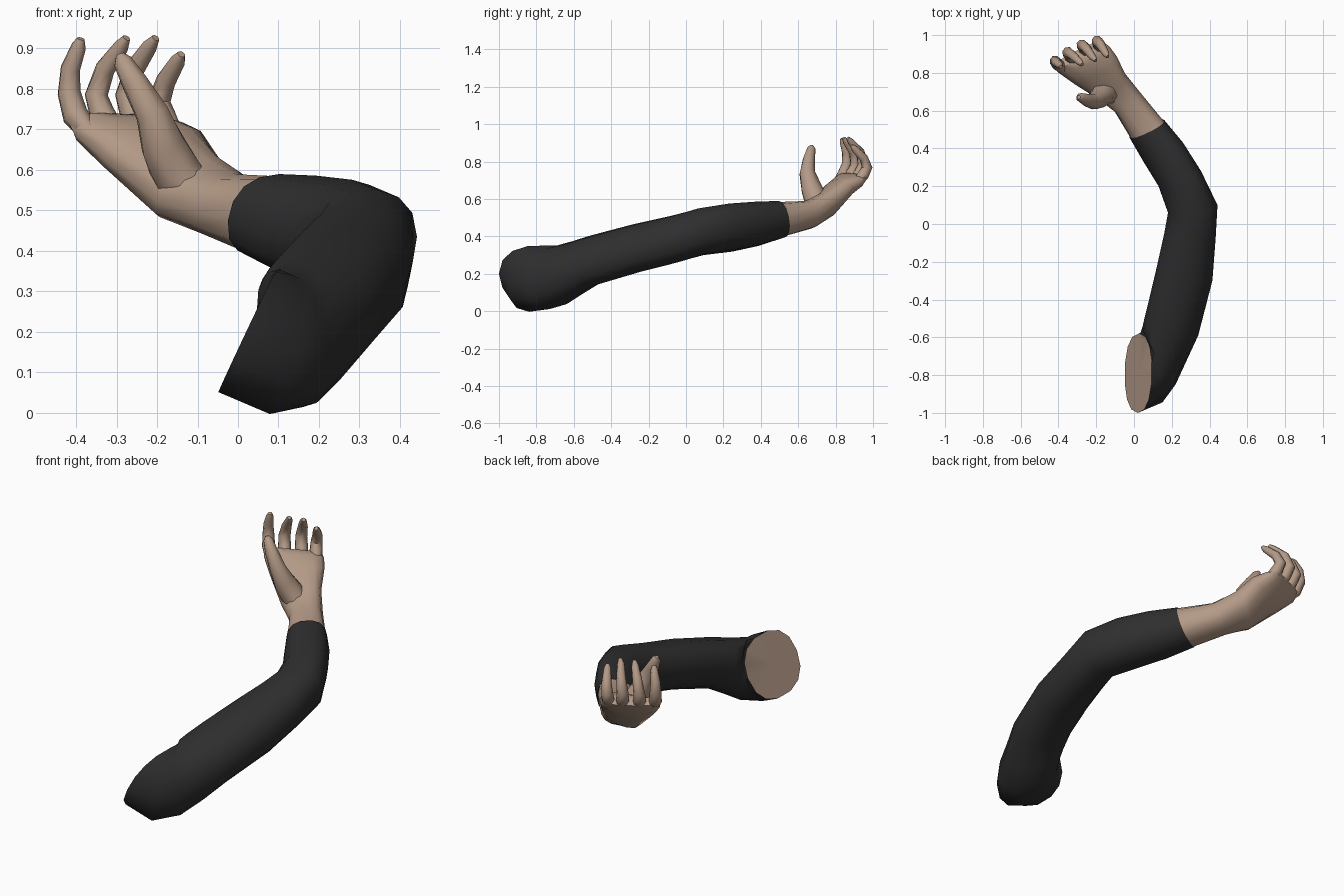
import bpy, bmesh, math
from mathutils import Vector as V


def material(name, rgb):
    m = bpy.data.materials.new(name)
    m.diffuse_color = (*rgb, 1)
    return m


SKIN = material("skin", (0.45, 0.32, 0.24))
CLOTH = material("dark cloth", (0.028, 0.028, 0.028))


def loft(name, rings, mats, start_mat=0, caps=(True, True)):
    """Skin a list of point rings; the caps are fans around the ring centre."""
    bm = bmesh.new()
    loops = [[bm.verts.new(p) for p in ring] for ring in rings]
    n = len(loops[0])
    for a, b in zip(loops, loops[1:]):
        for i in range(n):
            j = (i + 1) % n
            bm.faces.new((a[i], a[j], b[j], b[i]))
    for k, loop in ((0, loops[0]), (1, loops[-1])):
        if caps[k]:
            c = bm.verts.new(sum((v.co for v in loop), V()) / n)
            for i in range(n):
                f = bm.faces.new((loop[i], loop[(i + 1) % n], c))
                f.material_index = start_mat if k == 0 else 0
    bmesh.ops.recalc_face_normals(bm, faces=bm.faces)
    me = bpy.data.meshes.new(name)
    bm.to_mesh(me)
    bm.free()
    for m in mats:
        me.materials.append(m)
    ob = bpy.data.objects.new(name, me)
    bpy.context.collection.objects.link(ob)
    bpy.ops.object.select_all(action='DESELECT')
    ob.select_set(True)
    bpy.context.view_layer.objects.active = ob
    bpy.ops.object.shade_smooth_by_angle(angle=math.radians(50))
    return ob


def oval(inner, outer, up, n=14, power=0.88):
    """Rounded section between an inner and an outer side point."""
    a, b, up = V(inner), V(outer), V(up)
    pts = []
    for i in range(n):
        t = 2 * math.pi * i / n
        c, s = math.cos(t), math.sin(t)
        c = math.copysign(abs(c) ** power, c)
        s = math.copysign(abs(s) ** power, s)
        pts.append((a + b) / 2 + (b - a) / 2 * c + up * s)
    return pts


def digit(name, path, radii, n=8):
    """Tapered finger that follows a short path."""
    path = [V(p) for p in path]
    rings = []
    for i, p in enumerate(path):
        t = (path[min(i + 1, len(path) - 1)] - path[max(i - 1, 0)]).normalized()
        u = (V((1, 0.5, 0)) - t * t.dot(V((1, 0.5, 0)))).normalized()
        w = t.cross(u)
        rings.append([p + (u * math.cos(k * math.tau / n) + w * math.sin(k * math.tau / n)) * radii[i]
                      for k in range(n)])
    return loft(name, rings, [SKIN])


# Sleeve: from the tilted shoulder cut, round the shoulder, over the elbow to the cuff
sleeve = [
    ((0.025, -0.58, 0.20), (0.02, -1.00, 0.20), (0.072, 0, 0.152)),
    ((0.035, -0.575, 0.20), (0.15, -0.945, 0.15), (0.03, 0.03, 0.175)),
    ((0.045, -0.545, 0.23), (0.22, -0.85, 0.14), (-0.005, -0.02, 0.162)),
    ((0.055, -0.50, 0.265), (0.28, -0.72, 0.18), (-0.01, -0.03, 0.143)),
    ((0.075, -0.42, 0.305), (0.34, -0.59, 0.235), (-0.01, -0.03, 0.128)),
    ((0.12, -0.23, 0.355), (0.415, -0.30, 0.32), (-0.01, -0.03, 0.125)),
    ((0.16, -0.05, 0.395), (0.432, -0.08, 0.375), (0, -0.02, 0.125)),
    ((0.18, 0.06, 0.415), (0.442, 0.10, 0.435), (0, -0.02, 0.125)),
    ((0.13, 0.20, 0.425), (0.355, 0.28, 0.47), (0.01, -0.02, 0.125)),
    ((0.05, 0.33, 0.445), (0.26, 0.43, 0.49), (0.01, -0.02, 0.115)),
    ((-0.025, 0.46, 0.475), (0.16, 0.55, 0.505), (0.01, -0.02, 0.098)),
]
loft("sleeve", [oval(*r) for r in sleeve], [CLOTH, SKIN], start_mat=1, caps=(True, False))

# Wrist and palm, widening towards the knuckles
palm = [
    ((-0.015, 0.45, 0.475), (0.165, 0.535, 0.502), (0.01, -0.02, 0.093)),
    ((-0.105, 0.60, 0.495), (0.03, 0.70, 0.535), (0.01, -0.03, 0.070)),
    ((-0.20, 0.67, 0.52), (-0.05, 0.80, 0.60), (0.02, -0.035, 0.060)),
    ((-0.335, 0.755, 0.63), (-0.09, 0.885, 0.675), (0.015, -0.035, 0.045)),
    ((-0.405, 0.805, 0.69), (-0.13, 0.94, 0.70), (0.01, -0.03, 0.034)),
    ((-0.425, 0.83, 0.73), (-0.16, 0.962, 0.72), (0.005, -0.025, 0.014)),
]
loft("palm", [oval(*r, power=0.8) for r in palm], [SKIN], caps=(True, True))

# Thumb with its broad base against the wrist
digit("thumb",
      [(-0.09, 0.68, 0.53), (-0.15, 0.70, 0.585), (-0.185, 0.67, 0.66), (-0.212, 0.648, 0.74),
       (-0.255, 0.657, 0.815), (-0.285, 0.67, 0.868), (-0.292, 0.672, 0.886)],
      [0.045, 0.066, 0.058, 0.043, 0.033, 0.024, 0.010])

# Four curled fingers
fingers = {
    "index_finger": [(-0.36, 0.80, 0.68), (-0.402, 0.842, 0.735), (-0.417, 0.862, 0.79),
                     (-0.414, 0.858, 0.85), (-0.393, 0.84, 0.905), (-0.388, 0.833, 0.924)],
    "middle_finger": [(-0.285, 0.835, 0.67), (-0.335, 0.885, 0.735), (-0.35, 0.908, 0.785),
                      (-0.328, 0.895, 0.85), (-0.288, 0.857, 0.905), (-0.275, 0.843, 0.926)],
    "ring_finger": [(-0.215, 0.875, 0.67), (-0.26, 0.927, 0.735), (-0.275, 0.947, 0.785),
                    (-0.255, 0.932, 0.85), (-0.218, 0.882, 0.905), (-0.203, 0.865, 0.926)],
    "little_finger": [(-0.15, 0.90, 0.67), (-0.185, 0.948, 0.73), (-0.195, 0.968, 0.77),
                      (-0.178, 0.95, 0.82), (-0.148, 0.90, 0.87), (-0.140, 0.885, 0.886)],
}
for name, path in fingers.items():
    digit(name, path, [0.022, 0.033, 0.030, 0.025, 0.019, 0.010])
